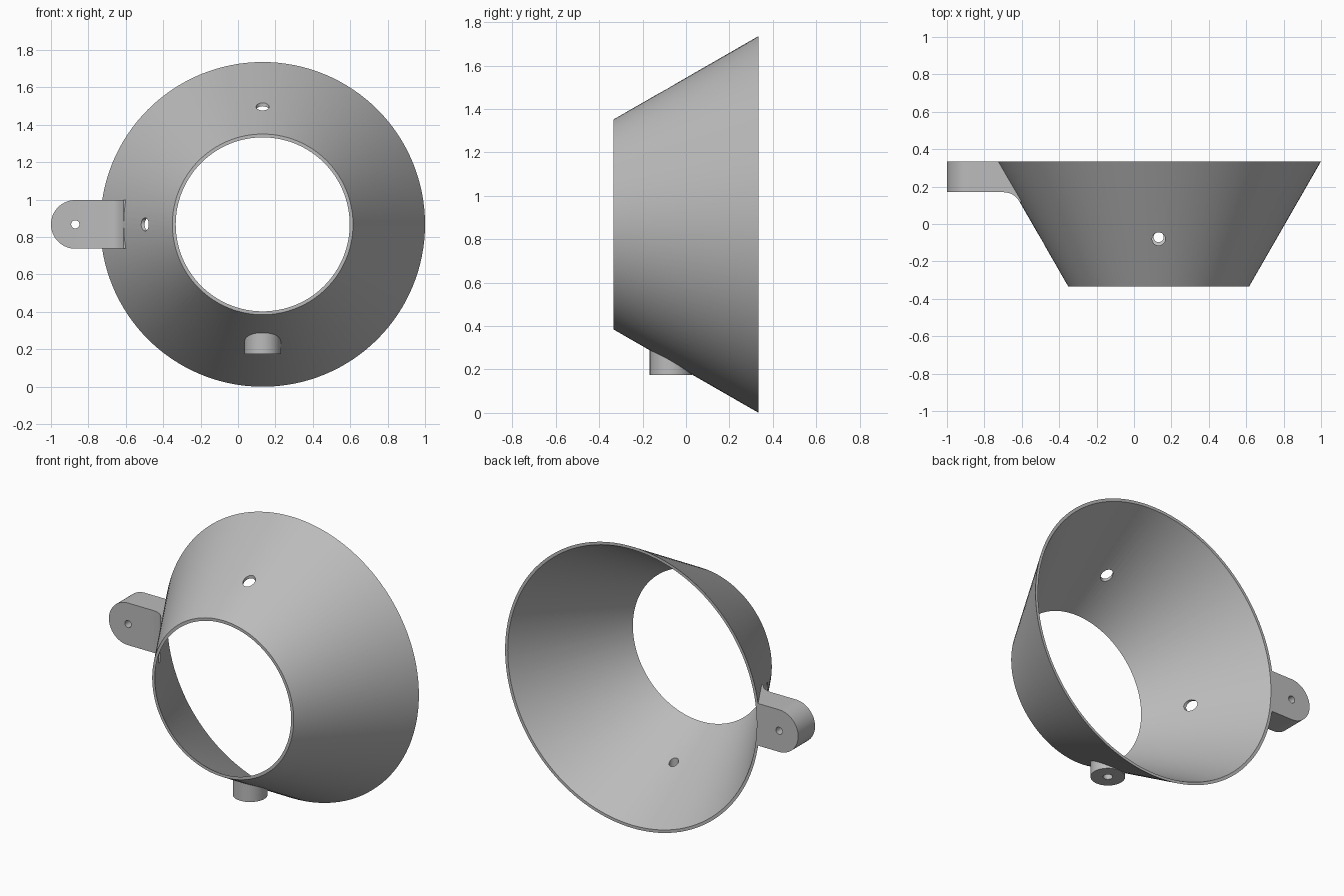
import bpy, bmesh, math
from mathutils import Matrix, Vector

if "Cube" in bpy.data.objects:
    bpy.data.objects.remove(bpy.data.objects["Cube"])

CX = CZ = None
CX, CZ = 0.132, 0.868            # funnel axis
BACK, FRONT = 0.335, -0.335      # funnel ends in y
R_BACK, R_FRONT, WALL = 0.868, 0.483, 0.018
TAB_R, TAB_X, TAB_Y = 0.13, -0.87, 0.17
SLOPE = (R_BACK - R_FRONT) / (BACK - FRONT)

grey = bpy.data.materials.new("plain grey")
grey.use_nodes = True
grey.diffuse_color = (0.5, 0.5, 0.5, 1)
grey.node_tree.nodes["Principled BSDF"].inputs["Base Color"].default_value = (0.5, 0.5, 0.5, 1)


def finish(name, bm):
    bmesh.ops.recalc_face_normals(bm, faces=bm.faces)
    mesh = bpy.data.meshes.new(name)
    bm.to_mesh(mesh)
    bm.free()
    mesh.materials.append(grey)
    ob = bpy.data.objects.new(name, mesh)
    bpy.context.collection.objects.link(ob)
    return ob


def rod(name, start, end, r1, r2=None, sides=48):
    """Capped cylinder or frustum between two points."""
    a, b = Vector(start), Vector(end)
    turn = (b - a).to_track_quat('Z', 'Y').to_matrix().to_4x4()
    bm = bmesh.new()
    bmesh.ops.create_cone(bm, cap_ends=True, segments=sides, radius1=r1,
                          radius2=r1 if r2 is None else r2, depth=(b - a).length,
                          matrix=Matrix.Translation((a + b) / 2) @ turn)
    return finish(name, bm)


def frustum(name, inset, extra):
    """Solid funnel cone, inset from the outer wall and lengthened at both ends."""
    return rod(name, (CX, FRONT - extra, CZ), (CX, BACK + extra, CZ),
               R_FRONT - inset - SLOPE * extra, R_BACK - inset + SLOPE * extra, 128)


def prism(name, points, direction):
    bm = bmesh.new()
    face = bm.faces.new([bm.verts.new(p) for p in points])
    out = bmesh.ops.extrude_face_region(bm, geom=[face])["geom"]
    bmesh.ops.translate(bm, vec=direction,
                        verts=[v for v in out if isinstance(v, bmesh.types.BMVert)])
    return finish(name, bm)


def carve(ob, cutters, operation='DIFFERENCE'):
    for cutter in cutters:
        mod = ob.modifiers.new("carve", 'BOOLEAN')
        mod.operation, mod.solver, mod.object = operation, 'EXACT', cutter
    graph = bpy.context.evaluated_depsgraph_get()
    mesh = bpy.data.meshes.new_from_object(ob.evaluated_get(graph))
    ob.modifiers.clear()
    ob.data = mesh
    for cutter in cutters:
        bpy.data.objects.remove(cutter)


# Funnel wall with its three drilled holes
shell = frustum("funnel_shell", 0, 0)
carve(shell, [
    frustum("bore", WALL, 0.05),
    rod("top_hole", (CX, -0.08, CZ + 0.3), (CX, -0.08, CZ + 1), 0.035),
    rod("side_hole", (CX - 0.3, -0.08, CZ), (CX - 1, -0.08, CZ), 0.035),
    rod("bottom_hole", (CX, -0.07, CZ - 0.3), (CX, -0.07, CZ - 1), 0.027),
])

# Mounting tab: plan outline with a fillet running onto the cone
corner = Vector((CX - R_BACK + SLOPE * (BACK - TAB_Y), TAB_Y, CZ - TAB_R))
along = Vector((SLOPE, -1, 0)).normalized()
p0, p2 = corner + Vector((-0.06, 0, 0)), corner + along * 0.06
outline = [Vector((-1, BACK, CZ - TAB_R)), Vector((-1, TAB_Y, CZ - TAB_R))]
for i in range(11):
    t = i / 10
    outline.append(p0 * (1 - t) ** 2 + corner * 2 * t * (1 - t) + p2 * t * t)
outline += [p2 + Vector((0.03, 0, 0)), Vector((p2.x + 0.03, BACK, CZ - TAB_R))]
tab = prism("mounting_tab", outline, (0, 0, 2 * TAB_R))

# Rounded tab end, trimmed to the wall and drilled
arc = [math.pi / 2 + math.pi * i / 32 for i in range(33)]
slot = [Vector((TAB_X + TAB_R * math.cos(a), -0.5, CZ + TAB_R * math.sin(a))) for a in arc]
slot += [Vector((0, -0.5, CZ - TAB_R)), Vector((0, -0.5, CZ + TAB_R))]
carve(tab, [prism("slot", slot, (0, 1, 0))], 'INTERSECT')
carve(tab, [frustum("wall_trim", 0.004, 0.05),
            rod("screw_hole", (TAB_X, 0, CZ), (TAB_X, 0.5, CZ), 0.022, sides=32)])

# Bottom boss with a through hole
boss = rod("bottom_boss", (CX, -0.07, 0.175), (CX, -0.07, 0.36), 0.097, sides=64)
carve(boss, [frustum("wall_trim", 0.004, 0.05),
             rod("boss_hole", (CX, -0.07, 0), (CX, -0.07, 0.5), 0.027)])

for ob in (shell, tab, boss):
    bpy.ops.object.select_all(action='DESELECT')
    ob.select_set(True)
    bpy.context.view_layer.objects.active = ob
    bpy.ops.object.shade_smooth_by_angle(angle=math.radians(30))
